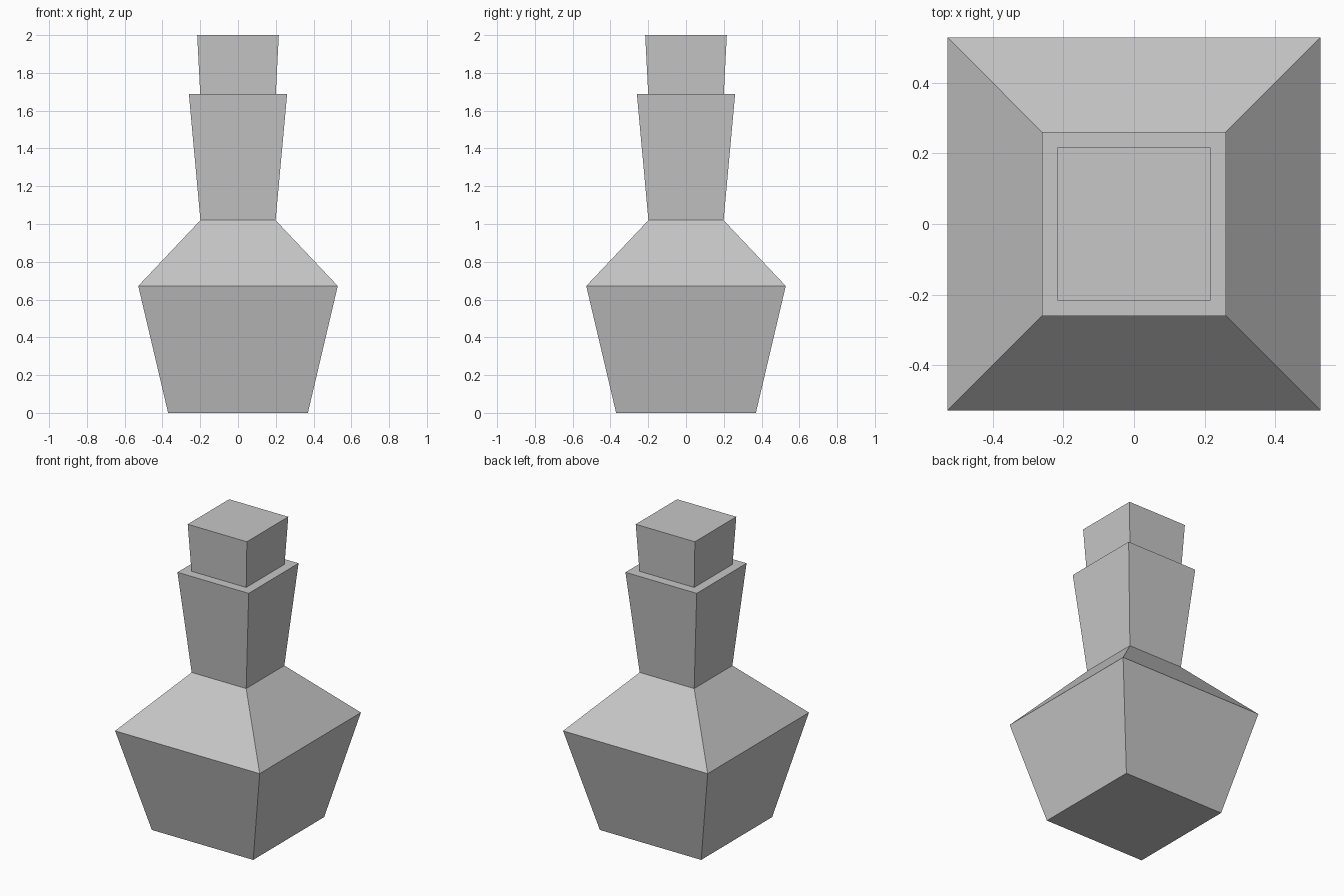
import bpy
import bmesh

# Remove the default cube
cube = bpy.data.objects.get("Cube")
if cube:
    bpy.data.objects.remove(cube, do_unlink=True)

# Single flat grey
grey = bpy.data.materials.new("plain_grey")
grey.use_nodes = True
colour = (0.57, 0.57, 0.57, 1)
grey.diffuse_color = colour
grey.node_tree.nodes["Principled BSDF"].inputs["Base Color"].default_value = colour


def square_loft(name, rings):
    """Closed four-sided solid through (half width, height) rings."""
    bm = bmesh.new()
    loops = [[bm.verts.new((sx * w, sy * w, z))
              for sx, sy in ((-1, -1), (1, -1), (1, 1), (-1, 1))]
             for w, z in rings]
    for low, high in zip(loops, loops[1:]):
        for i in range(4):
            j = (i + 1) % 4
            bm.faces.new((low[i], low[j], high[j], high[i]))
    bm.faces.new(loops[0][::-1])
    bm.faces.new(loops[-1])
    mesh = bpy.data.meshes.new(name)
    bm.to_mesh(mesh)
    bm.free()
    mesh.materials.append(grey)
    obj = bpy.data.objects.new(name, mesh)
    bpy.context.collection.objects.link(obj)
    return obj


# Flared body, sloping shoulder, flared neck
square_loft("bottle", [(0.37, 0), (0.528, 0.672), (0.199, 1.02), (0.26, 1.688)])

# Stopper resting on the neck
square_loft("stopper", [(0.2, 1.688), (0.216, 2)])
